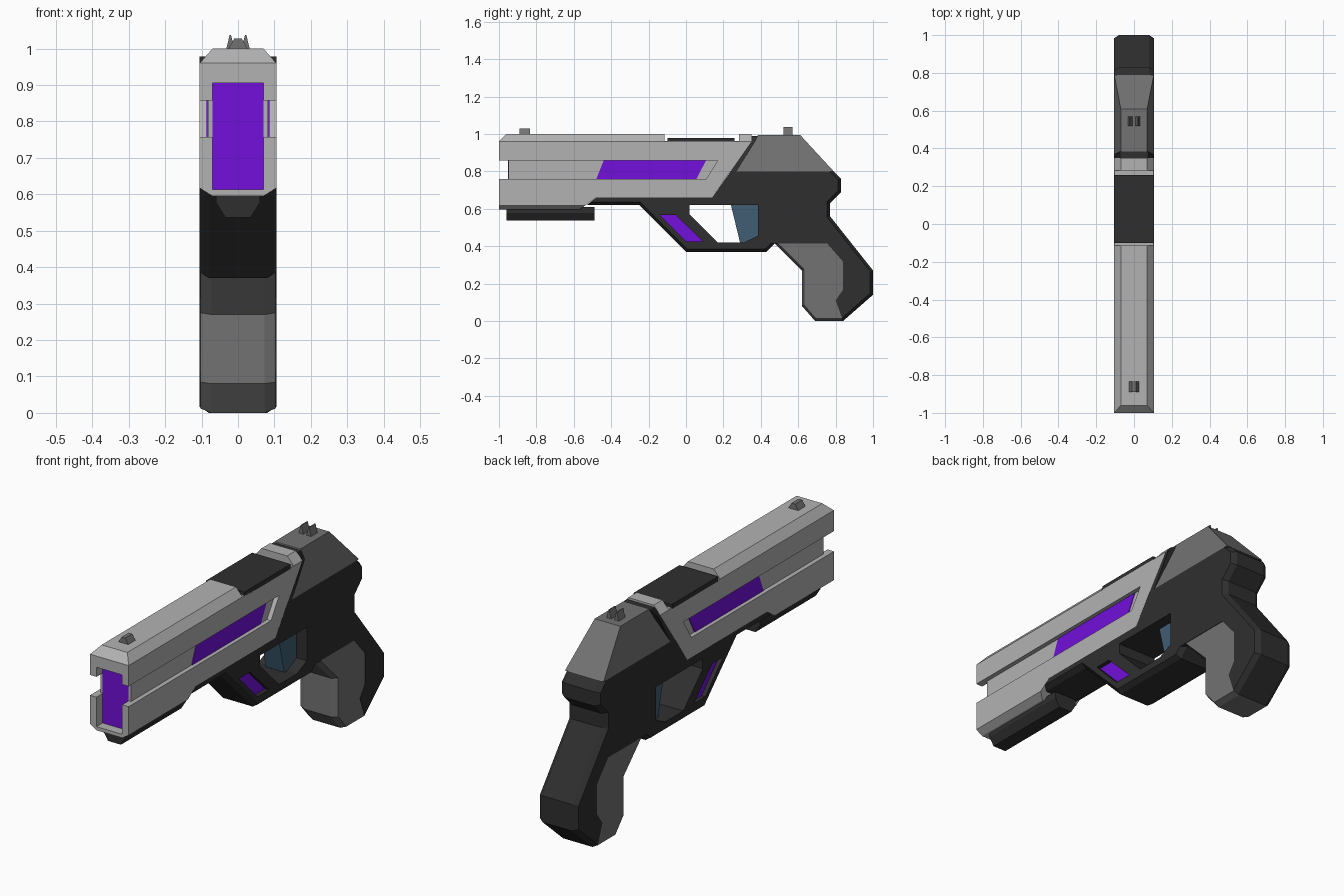
import bpy, bmesh

if "Cube" in bpy.data.objects:
    bpy.data.objects.remove(bpy.data.objects["Cube"])


def material(name, rgb):
    m = bpy.data.materials.new(name)
    m.diffuse_color = (*rgb, 1)
    m.use_nodes = True
    m.node_tree.nodes["Principled BSDF"].inputs["Base Color"].default_value = m.diffuse_color
    return m


LIGHT = material("light_grey", (0.45, 0.45, 0.45))
GREY = material("mid_grey", (0.17, 0.17, 0.17))
DARK = material("dark_grey", (0.028, 0.028, 0.028))
PURPLE = material("purple_glow", (0.17, 0.005, 0.70))
BLUE = material("steel_blue", (0.05, 0.11, 0.17))


def inset_profile(pts, d):
    """Move each edge i of a counter-clockwise profile inward by d[i]."""
    n, normals, out = len(pts), [], []
    for i in range(n):
        (y0, z0), (y1, z1) = pts[i], pts[(i + 1) % n]
        length = ((y1 - y0) ** 2 + (z1 - z0) ** 2) ** 0.5
        normals.append((-(z1 - z0) / length, (y1 - y0) / length))
    for i in range(n):
        (ax, ay), (bx, by) = normals[i - 1], normals[i]
        det = ax * by - ay * bx
        a, b = d[i - 1], d[i]
        out.append((pts[i][0] + (a * by - b * ay) / det,
                    pts[i][1] + (b * ax - a * bx) / det))
    return out


def prism(name, pts, w, mat=None, inset=None, dx=0.03, x=0.0, width_at=None):
    """Side profile (y, z) extruded across x, with optional chamfered edges."""
    if inset:
        small = inset_profile(pts, inset)
        layers = [(-w, small), (dx - w, pts), (w - dx, pts), (w, small)]
    else:
        layers = [(-w, pts), (w, pts)]
    bm = bmesh.new()
    rings = [[bm.verts.new((px, y, z)) for y, z in ring] for px, ring in layers]
    n = len(pts)
    for r, s in zip(rings, rings[1:]):
        for i in range(n):
            bm.faces.new((r[i], r[(i + 1) % n], s[(i + 1) % n], s[i]))
    bm.faces.new(rings[0])
    bm.faces.new(rings[-1])
    bmesh.ops.remove_doubles(bm, verts=bm.verts[:], dist=1e-4)
    bmesh.ops.recalc_face_normals(bm, faces=bm.faces[:])
    for v in bm.verts:
        if width_at:
            v.co.x *= width_at(v.co.z) / w
        v.co.x += x
    mesh = bpy.data.meshes.new(name)
    bm.to_mesh(mesh)
    bm.free()
    obj = bpy.data.objects.new(name, mesh)
    bpy.context.collection.objects.link(obj)
    if mat:
        mesh.materials.append(mat)
    return obj


def rect(y0, y1, z0, z1):
    return [(y0, z0), (y1, z0), (y1, z1), (y0, z1)]


def cut(obj, pts, w):
    """Cut a profile-shaped hole, half width w, out of an object."""
    cutter = prism("cutter", pts, w)
    cutter.hide_render = True
    mod = obj.modifiers.new("cut", 'BOOLEAN')
    mod.operation, mod.solver, mod.object = 'DIFFERENCE', 'EXACT', cutter
    bpy.context.view_layer.objects.active = obj
    bpy.ops.object.modifier_apply(modifier=mod.name)
    bpy.data.objects.remove(cutter)


# Slide: chamfered shell with side slots, muzzle opening and top recess
slide = prism("slide", [(-1, .595), (-.57, .595), (-.48, .66), (.14, .66), (.35, .96),
                        (.35, 1), (-.96, 1), (-1, .96)], .105, LIGHT,
              [.022, 0, 0, 0, 0, .04, 0, 0], .035)
cut(slide, [(-1.1, .758), (.107, .758), (.17, .858), (-1.1, .858)], .2)
cut(slide, rect(-1.1, -.94, .613, .905), .07)
cut(slide, rect(-.115, .283, .962, 1.1), .2)

# Slide inserts
prism("slide_core", [(-.95, .75), (.107, .75), (.175, .865), (-.95, .865)], .083, LIGHT)
prism("side_glow", [(-.48, .758), (.055, .758), (.107, .858), (-.44, .858)], .086, PURPLE)
prism("muzzle_glow", rect(-.953, -.93, .61, .907), .0705, PURPLE)
prism("top_panel", rect(-.10, .26, .955, .978), .105, DARK)

# Rail under the muzzle
prism("lower_rail", rect(-.96, -.49, .537, .61), .06, DARK, [.04, 0, 0, 0], .025)

# Frame: trigger guard, receiver and back of the grip
c = .016
frame = prism("frame", [
    (-.53, .62), (-.25, .62), (0, .37), (.43, .37), (.475, .414), (.755, .414),
    (.84, .317), (.84, .167), (.80, .11), (.84, 0), (1, .14), (1, .27), (.77, .56),
    (.77, .63), (.83, .69), (.83, .76), (.79, .80), (.24, .80), (.14, .66), (-.48, .66)],
    .105, DARK, [c] * 4 + [0] * 5 + [c] * 7 + [0] * 4, .025)
cut(frame, [(.02, .57), (.17, .42), (.31, .42), (.385, .455), (.385, .62), (.02, .62)], .2)
guard_slot = [(-.14, .567), (.0, .425), (.09, .425), (-.055, .567)]
cut(frame, guard_slot, .2)
prism("guard_glow", guard_slot, .085, PURPLE)

# Trigger
prism("trigger", [(.29, .415), (.32, .415), (.39, .45), (.39, .63), (.238, .63)], .05, BLUE)

# Rear cap tapering upward, and the dark seam in front of it
prism("rear_cap", [(.265, .80), (.79, .80), (.61, .995), (.385, .995), (.37, .96)], .105, GREY,
      width_at=lambda z: .105 - .035 * (z - .80) / .195)
prism("seam", [(.236, .798), (.27, .798), (.37, .96), (.385, .99), (.35, .99), (.35, .96)],
      .105, DARK, width_at=lambda z: .105 - max(0, z - .96))

# Front of the grip
prism("grip_panel", [(.475, .414), (.62, .27), (.62, .08), (.69, 0), (.84, 0), (.80, .11),
                     (.84, .167), (.84, .317), (.755, .414)], .103, GREY,
      [.012] * 4 + [0] * 5, .03)

# Sights
prism("front_sight", rect(-.89, -.835, .99, 1.028), .03, GREY, [0, 0, .035, 0], .02)
for side in (-1, 1):
    prism("rear_sight", rect(.52, .57, .985, 1.037), .014, GREY, [0, 0, .05, 0], .012,
          x=side * .021)
